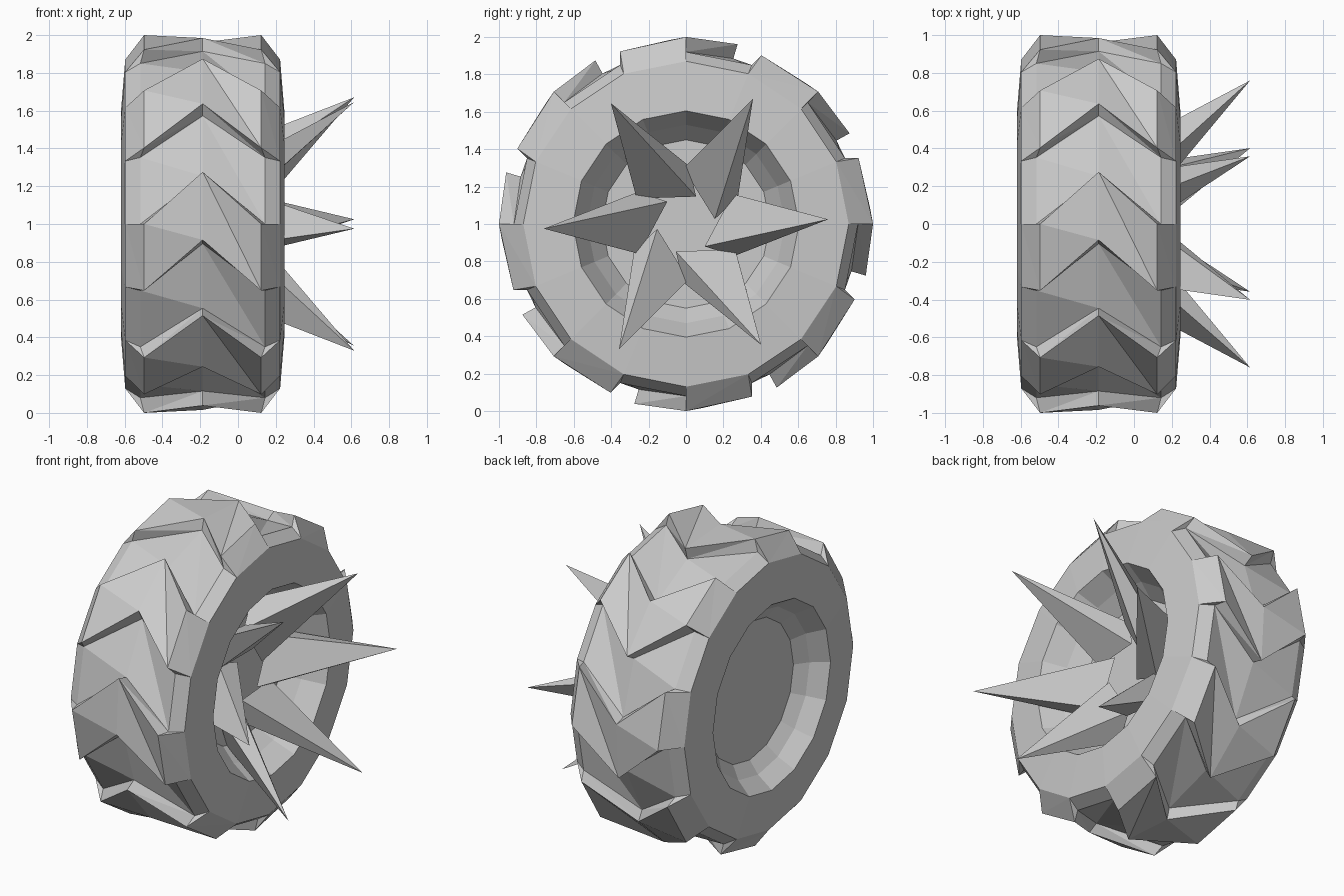
import bpy, bmesh
from math import sin, cos, radians

if "Cube" in bpy.data.objects:
    bpy.data.objects.remove(bpy.data.objects["Cube"])

CX, CZ, N = -0.187, 1.0, 16      # tyre mid-plane, axle height, sides
STEP, LEAN = 360 / N, -16        # segment angle, chevron lean at the mid-plane


def polar(x, r, deg):
    a = radians(deg)
    return (x, r * cos(a), CZ + r * sin(a))


def finish(name, bm):
    bmesh.ops.recalc_face_normals(bm, faces=bm.faces)
    me = bpy.data.meshes.new(name)
    bm.to_mesh(me)
    bm.free()
    ob = bpy.data.objects.new(name, me)
    bpy.context.collection.objects.link(ob)
    return ob


def mirrored(half, mid):
    # half profile as (offset from mid-plane, radius, lean) plus its mirror image
    full = half + [mid] + [(-d, r, s) for d, r, s in reversed(half)]
    return [(CX + d, r, s) for d, r, s in full]


def split_quad(bm, a0, b0, b1, a1):
    # twisted quad, split along the b0-a1 diagonal
    bm.faces.new((a0, b0, a1))
    bm.faces.new((b0, b1, a1))


# Tyre body with dished hub on both sides
bm = bmesh.new()
profile = mirrored([(0.20, 0.45, 0), (0.30, 0.53, 0), (0.432, 0.605, 0),
                    (0.41, 0.87, 0), (0.33, 0.92, 0)], (0, 0.92, LEAN))
profile[-1] = (-0.46, 0.45, 0)   # back dish is shallower
profile[-2] = (-0.52, 0.53, 0)
rings = [[bm.verts.new(polar(x, r, i * STEP + s)) for i in range(N)]
         for x, r, s in profile]
for a, b in zip(rings, rings[1:]):
    for i in range(N):
        j = (i + 1) % N
        split_quad(bm, a[i], b[i], b[j], a[j])
bm.faces.new(rings[0])
bm.faces.new(rings[-1])
finish("tyre_and_hub", bm)

# Chevron tread blocks on every second segment
bm = bmesh.new()
start = mirrored([(0.41, 0.87, 0), (0.31, 1.0, 0)], (0, 1.0, LEAN))
end = mirrored([(0.41, 0.87, 0), (0.31, 0.988, -1.6)], (0, 0.988, LEAN - 1.6))
inner = mirrored([(0.41, 0.87, 0), (0.33, 0.92, 0)], (0, 0.92, LEAN))
for k in range(0, N, 2):
    def row(prof, i):
        return [bm.verts.new(polar(x, r, i * STEP + s)) for x, r, s in prof]
    o0, o1 = row(start, k), row(end, k + 1)
    i0, i1 = row(inner, k), row(inner, k + 1)
    for n in range(len(start) - 1):
        for p, q in ((o0, o1), (i0, i1), (o0, i0), (o1, i1)):
            split_quad(bm, p[n], p[n + 1], q[n + 1], q[n])
bmesh.ops.remove_doubles(bm, verts=bm.verts, dist=0.0005)
bmesh.ops.dissolve_degenerate(bm, edges=bm.edges, dist=0.0005)
finish("tread_blocks", bm)

# Six four-sided spikes leaning outward from the hub
tip = (0.615, 0.76, 0.025)
base = [(0.05, 0.25, 0.16), (0.065, 0.10, -0.12),
        (0.04, 0.26, -0.17), (0.01, 0.44, 0.11)]
for k in range(6):
    bm = bmesh.new()
    c, s = cos(radians(60 * k)), sin(radians(60 * k))
    pts = [bm.verts.new((x, r * c - t * s, CZ + r * s + t * c))
           for x, r, t in [tip] + base]
    for i in range(4):
        bm.faces.new((pts[0], pts[1 + i], pts[1 + (i + 1) % 4]))
    bm.faces.new(pts[1:])
    finish(f"hub_spike_{k + 1}", bm)
